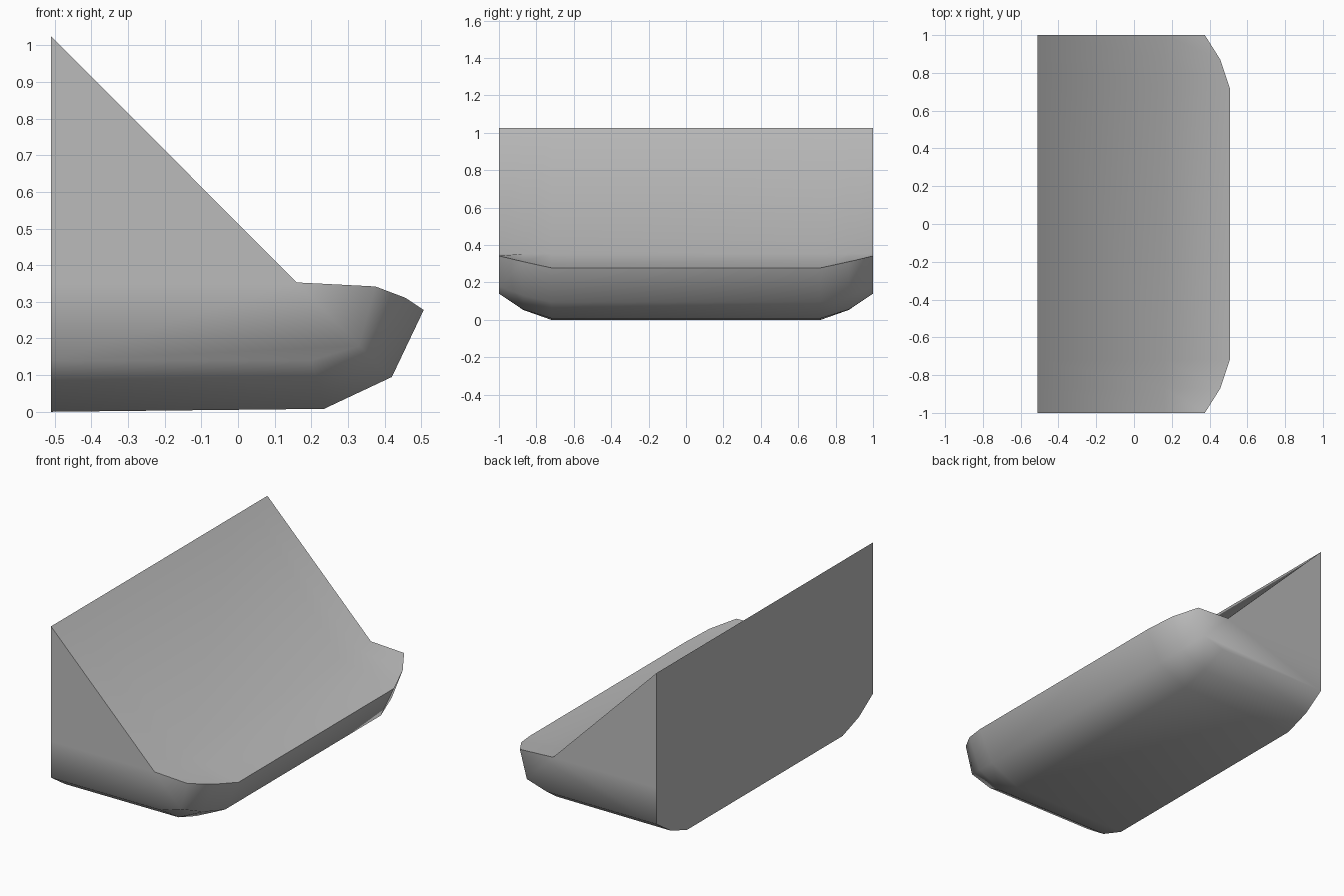
import bpy, bmesh, math

cube = bpy.data.objects.get("Cube")
if cube:
    bpy.data.objects.remove(cube, do_unlink=True)

grey = bpy.data.materials.new("plain grey")
grey.use_nodes = True
colour = (0.5, 0.5, 0.5, 1)
grey.diffuse_color = colour
grey.node_tree.nodes["Principled BSDF"].inputs["Base Color"].default_value = colour

BACK, TOP, LEDGE = -0.51, 1.025, (0.16, 0.353)

# Half of the cross-sections, from the end inwards:
# (y, back bottom z, bottom edge, bevel edge, front rim) as (x, z)
half = [
    (1.0, 0.14, (0.20, 0.14), (0.33, 0.18), (0.375, 0.342)),
    (0.87, 0.053, (0.225, 0.055), (0.385, 0.13), (0.457, 0.311)),
    (0.72, 0.0, (0.235, 0.008), (0.42, 0.095), (0.507, 0.278)),
]
sections = [(-s[0],) + s[1:] for s in half] + half[::-1]

bm = bmesh.new()
rings = []
for y, low, bottom, bevel, rim in sections:
    outline = [(BACK, TOP), (BACK, LEDGE[1]), (BACK, low), bottom, bevel, rim, LEDGE]
    rings.append([bm.verts.new((x, y, z)) for x, z in outline])

# Skin between neighbouring sections
for a, b in zip(rings, rings[1:]):
    for i in range(len(a)):
        j = (i + 1) % len(a)
        bm.faces.new((a[i], a[j], b[j], b[i]))

# End walls: gable above the ledge, hull below
for ring in (rings[0], rings[-1]):
    bm.faces.new((ring[0], ring[1], ring[6]))
    bm.faces.new(ring[1:])

bmesh.ops.recalc_face_normals(bm, faces=bm.faces)
mesh = bpy.data.meshes.new("wedge_hull")
bm.to_mesh(mesh)
bm.free()
mesh.materials.append(grey)
hull = bpy.data.objects.new("wedge_hull", mesh)
bpy.context.collection.objects.link(hull)

# Soft shading over the bevels, crisp rim and back edges
bpy.context.view_layer.objects.active = hull
hull.select_set(True)
bpy.ops.object.shade_smooth_by_angle(angle=math.radians(70))
